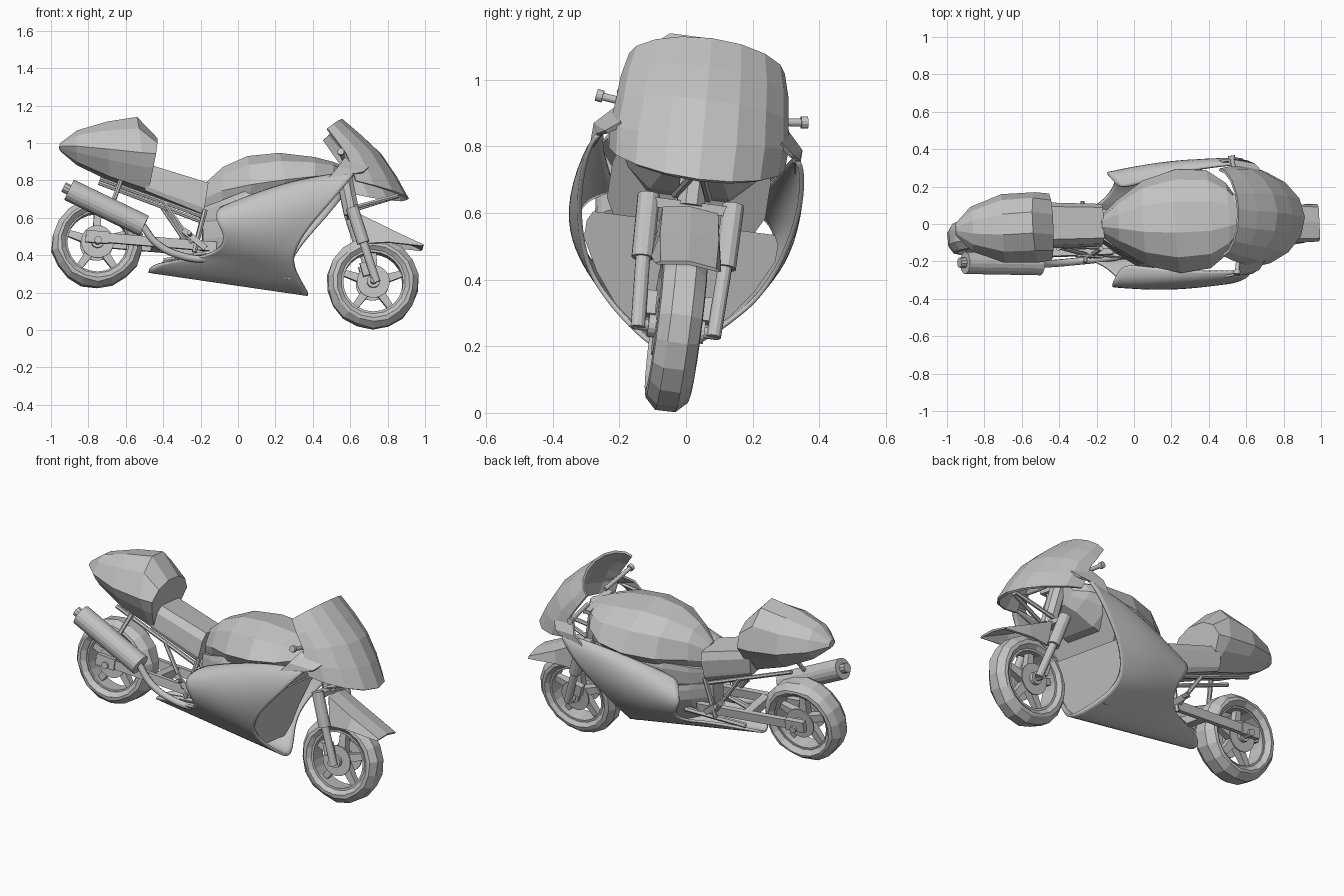
import bpy, bmesh, math, random
from mathutils import Vector, Matrix

random.seed(4)
old = bpy.data.objects.get("Cube")
if old:
    bpy.data.objects.remove(old)

grey = bpy.data.materials.new("plain grey")
grey.use_nodes = True
grey.diffuse_color = (0.55, 0.55, 0.55, 1)
grey.node_tree.nodes["Principled BSDF"].inputs["Base Color"].default_value = (0.55, 0.55, 0.55, 1)

# The whole bike leans to its left and is turned slightly
POSE = (Matrix.Translation((0, -0.03, 0.5)) @ Matrix.Rotation(0.045, 4, 'Z')
        @ Matrix.Rotation(-0.13, 4, 'X') @ Matrix.Translation((0, 0, -0.5)))


def place(name, data):
    ob = bpy.data.objects.new(name, data)
    bpy.context.collection.objects.link(ob)
    data.materials.append(grey)
    ob.matrix_world = POSE
    return ob


def finish(name, bm):
    bmesh.ops.recalc_face_normals(bm, faces=bm.faces)
    me = bpy.data.meshes.new(name)
    bm.to_mesh(me)
    bm.free()
    return place(name, me)


def surface(name, rows, ring=False, loop=False, caps=False, thick=0, smooth=0):
    """Skin over rows of points; ring closes each row, loop joins last row to first."""
    bm = bmesh.new()
    grid = [[bm.verts.new(p) for p in row] for row in rows]
    n, m = len(grid), len(grid[0])
    for i in range(n if loop else n - 1):
        for j in range(m if ring else m - 1):
            a, b = grid[i], grid[(i + 1) % n]
            k = (j + 1) % m
            bm.faces.new((a[j], a[k], b[k], b[j]))
    if caps:
        bm.faces.new(grid[0])
        bm.faces.new(grid[-1])
    ob = finish(name, bm)
    if smooth:
        mod = ob.modifiers.new("Smooth", 'SUBSURF')
        mod.levels = mod.render_levels = smooth
        for p in ob.data.polygons:
            p.use_smooth = True
    if thick:
        mod = ob.modifiers.new("Shell", 'SOLIDIFY')
        mod.thickness = thick
        mod.offset = 0
    return ob


def body(name, stations, top=0.3, bottom=0.45, dy=0):
    """Solid lofted along the bike; stations are (bottom xz, widest xz, top xz, half width)."""
    rows = []
    for lo, mid, hi, w in stations:
        lo, mid, hi = Vector(lo), Vector(mid), Vector(hi)
        half = [(lo, w * bottom), (lo.lerp(mid, 0.6), w * (1 + bottom) / 2 + w * 0.1), (mid, w),
                (mid.lerp(hi, 0.65), w * (1 + top) / 2 + w * 0.1), (hi, w * top)]
        half = [(p.x, min(y, w), p.y) for p, y in half]
        both = half + [(x, -y, z) for x, y, z in reversed(half)]
        rows.append([(x, y + dy, z) for x, y, z in both])
    return surface(name, rows, ring=True, caps=True)


def rod(name, a, b, r, r2=None, n=12, scale=(1, 1)):
    a, b = Vector(a), Vector(b)
    d = b - a
    mat = (Matrix.Translation((a + b) / 2) @ d.to_track_quat('Z', 'Y').to_matrix().to_4x4()
           @ Matrix.Diagonal((scale[0], scale[1], 1, 1)) @ Matrix.Rotation(math.pi / n, 4, 'Z'))
    bm = bmesh.new()
    bmesh.ops.create_cone(bm, cap_ends=True, segments=n, radius1=r,
                          radius2=r if r2 is None else r2, depth=d.length, matrix=mat)
    return finish(name, bm)


def pair(name, a, b, r, **kw):
    for side, s in (("left", 1), ("right", -1)):
        rod(side + "_" + name, (a[0], s * a[1], a[2]), (b[0], s * b[1], b[2]), r, **kw)


def pipe(name, pts, r):
    cu = bpy.data.curves.new(name, 'CURVE')
    cu.dimensions = '3D'
    cu.bevel_depth = r
    cu.bevel_resolution = 2
    cu.use_fill_caps = True
    cu.resolution_u = 4
    sp = cu.splines.new('BEZIER')
    sp.bezier_points.add(len(pts) - 1)
    for bp, p in zip(sp.bezier_points, pts):
        bp.co = p
        bp.handle_left_type = bp.handle_right_type = 'AUTO'
    return place(name, cu)


def spun(name, cx, cz, profile, n, jitter=0):
    rows = []
    for i in range(n):
        a = math.tau * i / n - math.pi / 2
        rows.append([])
        for y, r in profile:
            q = r - random.random() * jitter * (r > 0.2)
            rows[-1].append((cx + q * math.cos(a), y, cz + q * math.sin(a)))
    return surface(name, rows, ring=True, loop=True)


# Wheels: faceted tyre, rim, hub, discs and spokes
def wheel(name, cx, cz, r, w):
    half = [(w * 0.7, 0.17), (w, 0.195), (w * 0.95, r - 0.03), (w * 0.45, r)]
    spun(name + "_tyre", cx, cz, half + [(-y, q) for y, q in reversed(half)], 18, 0.012)
    spun(name + "_rim", cx, cz, [(0.05, 0.16), (0.05, 0.18), (-0.05, 0.18), (-0.05, 0.16)], 24)
    rod(name + "_hub", (cx, -0.085, cz), (cx, 0.085, cz), 0.035, n=16)
    for s in (-1, 1):
        rod(name + "_disc", (cx, s * 0.055, cz), (cx, s * 0.063, cz), 0.088, n=24)
    for i in range(5):
        a = math.tau * i / 5 + 0.3
        d = Vector((math.cos(a), 0, math.sin(a)))
        c = Vector((cx, 0, cz))
        rod(name + "_spoke", c + d * 0.03, c + d * 0.165, 0.035, r2=0.024, n=4)


wheel("front_wheel", 0.72, 0.25, 0.25, 0.068)
wheel("rear_wheel", -0.755, 0.465, 0.248, 0.08)

# Tail hump, seat and tank
body("tail", [
    ((-.95, .96), (-.955, .98), (-.95, 1.0), .03),
    ((-.86, .89), (-.87, .97), (-.86, 1.065), .12),
    ((-.69, .81), (-.70, .945), (-.70, 1.11), .185),
    ((-.50, .745), (-.52, .925), (-.54, 1.135), .19),
    ((-.48, .74), (-.445, .92), (-.43, 1.02), .18)], dy=-.02)
body("seat", [
    ((-.50, .735), (-.50, .77), (-.50, .885), .12),
    ((-.19, .61), (-.18, .66), (-.16, .78), .11)], top=0.75, bottom=0.9, dy=.008)
body("tank", [
    ((-.18, .62), (-.18, .70), (-.17, .79), .05),
    ((-.09, .60), (-.09, .73), (-.08, .87), .13),
    ((.06, .60), (.06, .75), (.05, .925), .23),
    ((.24, .62), (.24, .77), (.22, .94), .28),
    ((.40, .66), (.40, .79), (.41, .918), .265),
    ((.50, .72), (.50, .81), (.51, .895), .19),
    ((.55, .75), (.55, .82), (.58, .87), .11)])

# Inner mass behind the fairing: wide below, narrower under the tank
body("engine", [
    ((-.19, .36), (-.19, .48), (-.19, .57), .05),
    ((-.09, .33), (-.09, .48), (-.09, .57), .13),
    ((.03, .29), (.03, .48), (.03, .57), .21),
    ((.28, .25), (.27, .49), (.34, .57), .29)], top=0.95)
body("air_box", [
    ((-.19, .55), (-.19, .60), (-.19, .65), .05),
    ((-.09, .55), (-.09, .60), (-.09, .68), .13),
    ((.03, .55), (.03, .62), (.03, .72), .20),
    ((.32, .55), (.36, .66), (.43, .76), .24)], top=0.95, bottom=0.85)

# Side fairing shell wrapping under the belly
rails = [(-.07, .64, .62, .81, .20, .29), (-.11, .62, .60, .785, .27, .32),
         (-.145, .555, .50, .66, .315, .337), (-.07, .46, .35, .50, .29, .31),
         (-.12, .39, .285, .38, .21, .255), (-.22, .37, .29, .32, .13, .20),
         (-.46, .345, .31, .27, .07, .15), (-.48, .31, .375, .183, .02, .04)]
side = []
for xr, zr, xf, zf, wr, wf in rails:
    row = []
    for i in range(7):
        t = i / 6
        bow = math.sin(math.pi * t)
        row.append((xr + (xf - xr) * t, wr + (wf - wr) * t + 0.02 * bow * (wr > 0.1),
                    zr + (zf - zr) * t + 0.03 * bow * (zr > 0.6)))
    side.append(row)
surface("fairing", side + [[(x, -y, z) for x, y, z in r] for r in reversed(side)],
        thick=0.014, smooth=2)

# Arms joining the fairing to the nose
for name, s in (("left_fairing_arm", 1), ("right_fairing_arm", -1)):
    surface(name, [[(.46, s * .31, .76), (.62, s * .30, .80)],
                   [(.52, s * .31, .83), (.66, s * .28, .81)],
                   [(.56, s * .25, .89), (.69, s * .24, .84)]], thick=0.014)

# Nose and windscreen shell: centre xz, edge xz, half width
nose = [(.56, 1.125, .47, 1.05, .23), (.66, 1.04, .52, .98, .248), (.765, .94, .57, .91, .255),
        (.845, .82, .60, .83, .265), (.91, .70, .62, .765, .26)]
rows = []
for cx, cz, ex, ez, w in nose:
    row = []
    for i in range(9):
        a = math.pi * (i / 8 - 0.5)
        k = math.cos(a) ** 1.15 if 0 < i < 8 else 0
        row.append((ex + (cx - ex) * k, w * math.sin(a), ez + (cz - ez) * k))
    rows.append(row)
surface("nose_cowl", rows, thick=0.014)

# Front mudguard
rows = []
for xt, zt, xl, zl, w in [(.65, .615, .68, .45, .095), (.81, .535, .80, .455, .10),
                          (.99, .45, .985, .435, .095)]:
    rows.append([(xl, -w, zl), (xt, -w * .85, zt - .01), (xt, 0, zt),
                 (xt, w * .85, zt - .01), (xl, w, zl)])
surface("front_mudguard", rows, thick=0.012)

# Fork, clamps, axle, calipers and handlebars
pair("fork_tube", (.605, .128, .64), (.665, .125, .45), .034)
pair("fork_leg", (.66, .125, .47), (.735, .115, .24), .022)
pair("brake_caliper", (.67, .085, .35), (.69, .085, .28), .035, n=4, scale=(.7, 1))
rod("front_axle", (.72, -.13, .25), (.72, .13, .25), .018)
rod("lower_clamp", (.61, -.14, .62), (.61, .14, .62), .035, n=4, scale=(1, .6))
rod("upper_clamp", (.56, -.12, .86), (.56, .12, .86), .035, n=4, scale=(1, .5))
rod("steering_head", (.56, 0, .87), (.61, 0, .62), .045, n=8)
pair("nose_stay", (.86, .01, .72), (.62, .05, .65), .012, n=6)
pair("handlebar", (.57, .09, .89), (.54, .31, .915), .012)
pair("grip_end", (.54, .30, .914), (.538, .32, .917), .019)

# Swingarm, axle, subframe and footrests
pair("swingarm", (-.79, .105, .485), (-.12, .105, .43), .036, n=4, scale=(.6, 1))
pair("axle_block", (-.82, .112, .487), (-.70, .112, .478), .045, n=4, scale=(.5, 1))
rod("rear_axle", (-.755, -.14, .465), (-.755, .14, .465), .02)
rod("swingarm_bridge", (-.44, -.1, .455), (-.44, .1, .455), .035, n=4)
pair("subframe_rail", (-.74, .08, .80), (-.18, .10, .59), .012, n=6)
pair("subframe_stay", (-.40, .10, .67), (-.25, .12, .45), .012, n=6)
pair("frame_strut", (-.18, .11, .63), (-.24, .12, .40), .014, n=6)
pair("foot_bracket", (-.30, .13, .52), (-.18, .13, .42), .022, n=4, scale=(.4, 1))
pair("footrest", (-.26, .12, .49), (-.27, .165, .50), .012, n=8)
pair("belly_rail", (-.40, .07, .36), (-.05, .13, .41), .015, n=6)

# Exhaust on the right side
tail_end, front_end = Vector((-.91, -.168, .73)), Vector((-.51, -.168, .535))
rod("silencer", tail_end, front_end, .06, n=18)
rod("silencer_tip", (-.94, -.168, .745), tail_end, .028, n=10)
pipe("exhaust_pipe", [(-.52, -.168, .54), (-.44, -.155, .44), (-.30, -.14, .375),
                      (-.16, -.13, .365), (.02, -.12, .42)], .02)
rod("silencer_bracket", (-.68, -.15, .65), (-.63, -.09, .79), .013, n=6)
